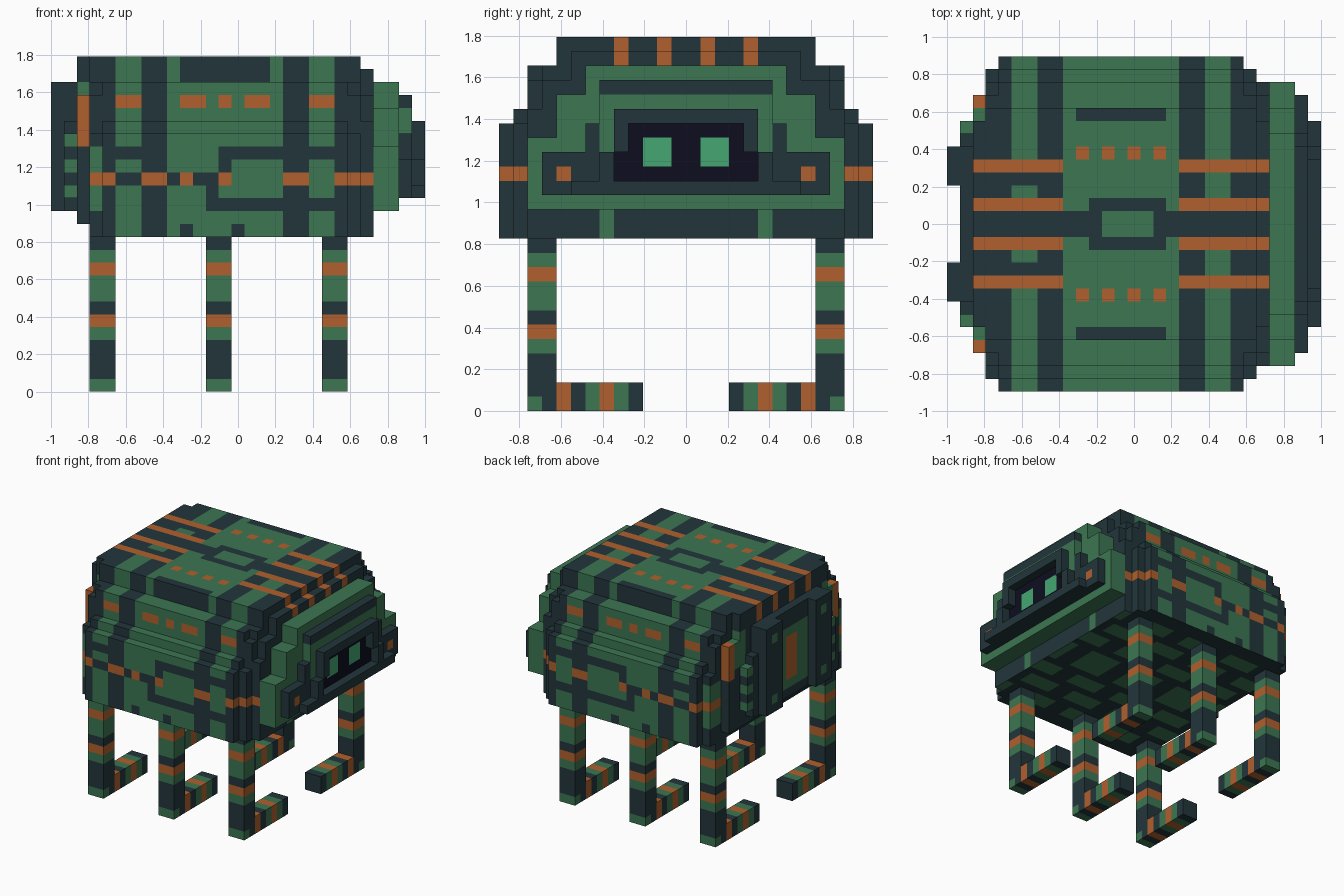
import bpy, bmesh
from mathutils import Vector

if "Cube" in bpy.data.objects:
    bpy.data.objects.remove(bpy.data.objects["Cube"])

U = 2 / 29                      # size of one block
DARK, GREEN, ORANGE, BLACK, EYE = range(5)
PALETTE = [("dark_slate", (0.016, 0.036, 0.044)), ("moss_green", (0.045, 0.18, 0.084)),
           ("rust_orange", (0.434, 0.117, 0.027)), ("visor_black", (0.004, 0.004, 0.014)),
           ("eye_green", (0.058, 0.381, 0.168))]
MATS = []
for mat_name, rgb in PALETTE:
    m = bpy.data.materials.new(mat_name)
    m.diffuse_color = (*rgb, 1)
    m.use_nodes = True
    m.node_tree.nodes["Principled BSDF"].inputs["Base Color"].default_value = m.diffuse_color
    MATS.append(m)

DIRS = [Vector(d) for d in ((1, 0, 0), (-1, 0, 0), (0, 1, 0), (0, -1, 0), (0, 0, 1), (0, 0, -1))]


def build(name, boxes, paint, sides=(1, -1)):
    """Merge stepped boxes (x0, x1, a0, a1, z0, z1), a = distance from the centre plane,
    into one blocky shell; paint(i, a, k, normal) picks the colour of each face."""
    cells = set()
    for x0, x1, a0, a1, z0, z1 in boxes:
        for i in range(x0, x1):
            for a in range(a0, a1):
                for k in range(z0, z1):
                    for s in sides:
                        cells.add((i, a if s > 0 else -1 - a, k))
    bm = bmesh.new()
    verts = {}

    def vert(p):
        key = tuple(round(c) for c in p)
        if key not in verts:
            verts[key] = bm.verts.new(((key[0] - 14.5) * U, key[1] * U, key[2] * U))
        return verts[key]

    for i, j, k in sorted(cells):
        for d in DIRS:
            if (i + int(d.x), j + int(d.y), k + int(d.z)) in cells:
                continue
            u = Vector((d.y, d.z, d.x))
            w = d.cross(u)
            mid = Vector((i + .5, j + .5, k + .5)) + d * .5
            ring = [mid + (u * p + w * q) * .5 for p, q in ((-1, -1), (1, -1), (1, 1), (-1, 1))]
            f = bm.faces.new([vert(p) for p in ring])
            f.material_index = paint(i, j if j >= 0 else -1 - j, k, d)
    me = bpy.data.meshes.new(name)
    bm.to_mesh(me)
    bm.free()
    for m in MATS:
        me.materials.append(m)
    ob = bpy.data.objects.new(name, me)
    bpy.context.collection.objects.link(ob)
    return ob


def bands(i):
    """Broad green and dark stripes across the shell."""
    return GREEN if i in (5, 6, 20, 21) or 9 <= i < 18 else DARK


def paint_top(i, a):
    if (i < 9 or i >= 18) and a in (1, 4):
        return ORANGE
    if a == 5 and i in (10, 12, 14, 16):
        return ORANGE
    if a == 8 and 10 <= i < 17:
        return DARK
    if a == 0:
        return GREEN if 12 <= i < 16 else DARK
    if a == 1 and 11 <= i < 17:
        return DARK
    if a == 3 and i < 9:
        return DARK
    return bands(i)


def paint_side(i, k):
    if k == 22 and i in (5, 6, 10, 11, 13, 15, 16, 20, 21):
        return ORANGE
    if k == 16:
        if i in (2, 3, 4, 7, 8, 10, 13, 18, 19) or i >= 22:
            return ORANGE
        if i in (5, 6, 9, 11, 12):
            return DARK
    if i == 3 and 14 <= k < 19:
        return GREEN
    if k == 18 and (i < 9 or i >= 13):
        return DARK
    if i == 13 and k == 17 or i == 12 and k in (14, 15):
        return DARK
    if k == 14 and i >= 12:
        return DARK
    if k == 12 and i in (10, 14):
        return DARK
    return bands(i)


def paint_body(i, a, k, n):
    if n.z < 0 and k == 12:                        # belly patches
        return GREEN if a % 3 < 2 and (i + a // 3 * 2) % 6 < 4 and a < 11 else DARK
    if k >= 24:
        return paint_top(i, a)
    if i == 2:                                     # rear wall
        if a == 9 and 19 <= k < 23:
            return ORANGE
        return GREEN if a in (7, 8) and k >= 20 else DARK
    if i >= 23 and a == 5 and k < 14:
        return GREEN
    return paint_side(i, k)


# Main shell: stepped cross-section with stepped ends
build("body_shell", [
    (4, 23, 0, 13, 12, 20), (4, 23, 0, 12, 20, 21), (4, 23, 0, 11, 21, 24),
    (3, 24, 0, 12, 12, 20), (3, 24, 0, 11, 20, 23), (3, 24, 0, 10, 23, 24), (3, 24, 0, 9, 24, 26),
    (2, 3, 0, 10, 13, 23), (2, 3, 0, 8, 23, 26),
    (24, 25, 0, 11, 12, 21), (24, 25, 0, 10, 21, 23), (24, 25, 0, 8, 23, 25)], paint_body)

# Face: green mount, brow, visor, visor frame and cheeks
build("face_mount", [(25, 27, 0, 11, 14, 19), (25, 27, 0, 9, 19, 22), (25, 27, 0, 7, 22, 24)],
      lambda i, a, k, n: GREEN)
build("face_brow", [(27, 28, 0, 6, 22, 23)], lambda i, a, k, n: DARK)
build("face_visor", [(27, 28, 0, 7, 15, 20), (27, 28, 0, 6, 20, 22)],
      lambda i, a, k, n: (GREEN if k == 21 or a == 5 and k >= 18 else
                          DARK if a > 5 or k >= 20 or k == 15 or n.x < 1 else
                          EYE if a in (1, 2) and k in (17, 18) else BLACK))
build("visor_frame", [(28, 29, 0, 6, 15, 16), (28, 29, 5, 6, 15, 18), (28, 29, 4, 5, 18, 20),
                      (28, 29, 0, 5, 20, 21)], lambda i, a, k, n: DARK)
build("cheeks", [(27, 28, 7, 10, 15, 18), (28, 29, 6, 8, 15, 16)],
      lambda i, a, k, n: ORANGE if a == 8 and k == 16 and n.x > 0 else DARK)

# Rear: hatch plate, two posts and ribbed side vents
build("rear_hatch", [(1, 2, 0, 6, 14, 24), (1, 2, 6, 7, 14, 21)],
      lambda i, a, k, n: (DARK if a > 2 or k < 15 or k > 21 or n.x >= 0 else
                          ORANGE if a == 0 and 16 <= k < 21 else GREEN))
build("rear_posts", [(0, 1, 3, 6, 14, 24)],
      lambda i, a, k, n: GREEN if a == 4 and k in (15, 22) and n.x < 0 else DARK)
build("rear_vents", [(1, 2, 7, 8, 15, 20)], lambda i, a, k, n: GREEN if k % 2 else DARK)

# Six banded legs with feet turned inwards
LEG = [GREEN, DARK, DARK, DARK, GREEN, ORANGE, DARK, GREEN, GREEN, ORANGE, GREEN, DARK]
FOOT = {3: DARK, 4: GREEN, 5: ORANGE, 6: GREEN, 7: DARK, 8: ORANGE}


def paint_leg(i, a, k, n):
    if a < 9:
        return FOOT[a]
    return DARK if k == 0 and a == 9 else LEG[k]


for row, x in (("rear", 3), ("middle", 12), ("front", 21)):
    for side, s in (("left", 1), ("right", -1)):
        build(f"{row}_{side}_leg", [(x, x + 2, 9, 11, 0, 12), (x, x + 2, 3, 9, 0, 2)], paint_leg, (s,))
